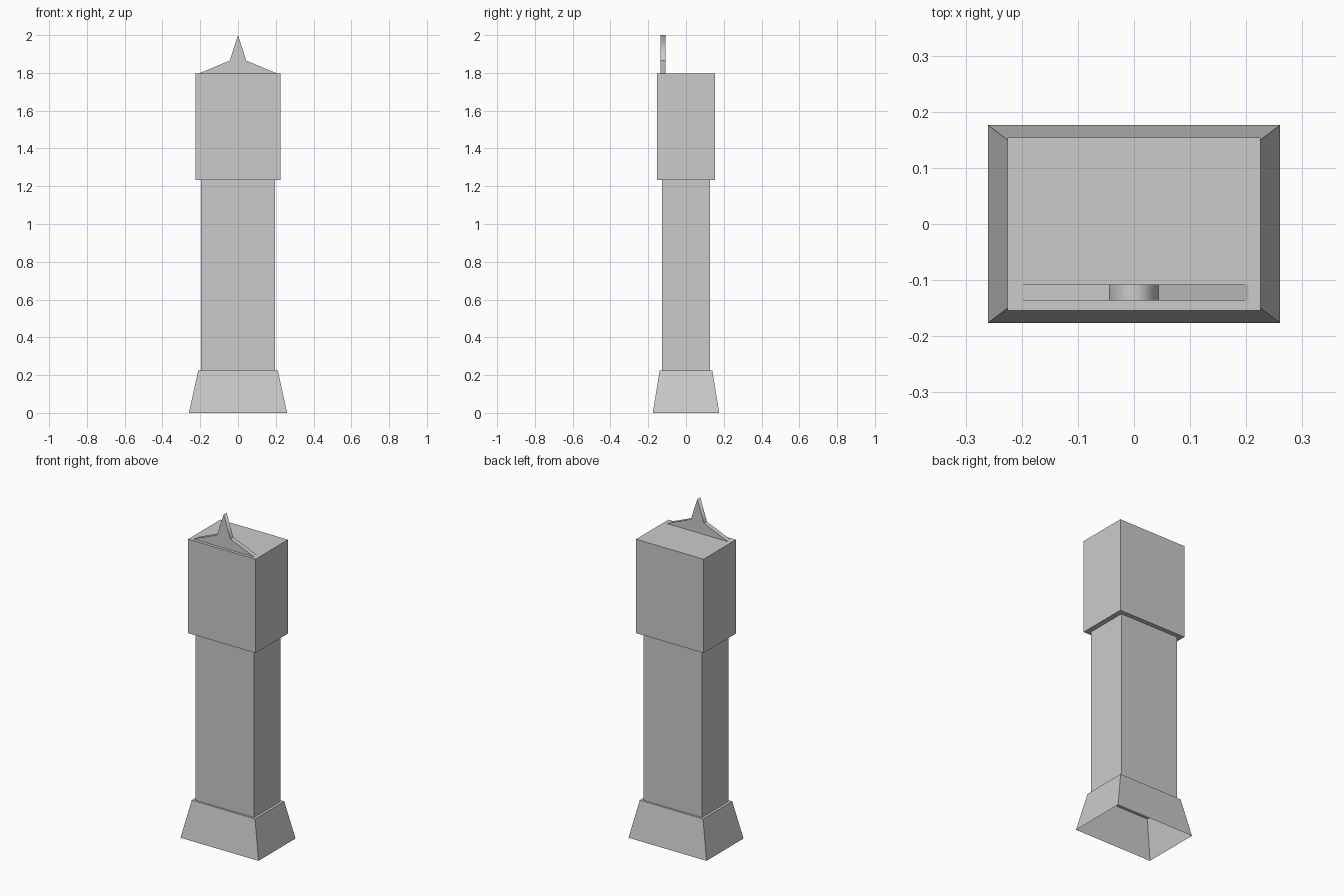
import bpy, bmesh

old = bpy.data.objects.get("Cube")
if old:
    bpy.data.objects.remove(old, do_unlink=True)

GREY = (0.6, 0.6, 0.6, 1)
grey = bpy.data.materials.new("plain grey")
grey.use_nodes = True
grey.diffuse_color = GREY
grey.node_tree.nodes["Principled BSDF"].inputs["Base Color"].default_value = GREY


def add_object(name, bm):
    mesh = bpy.data.meshes.new(name)
    bm.to_mesh(mesh)
    bm.free()
    mesh.materials.append(grey)
    obj = bpy.data.objects.new(name, mesh)
    bpy.context.collection.objects.link(obj)
    return obj


def box(name, half_x, half_y, bottom, top, taper=(1, 1), open_bottom=False):
    """Box with half sizes at the bottom; taper scales its top."""
    bm = bmesh.new()
    bmesh.ops.create_cube(bm, size=2)
    for v in bm.verts:
        upper = v.co.z > 0
        sx, sy = taper if upper else (1, 1)
        v.co = (v.co.x * half_x * sx, v.co.y * half_y * sy, top if upper else bottom)
    if open_bottom:
        bm.normal_update()
        floor = [f for f in bm.faces if f.normal.z < -0.9]
        bmesh.ops.delete(bm, geom=floor, context='FACES_ONLY')
    return add_object(name, bm)


# Hollow flared plinth, narrow trunk and wider hood
box("plinth", 0.26, 0.176, 0, 0.225, taper=(0.81, 0.79), open_bottom=True)
box("trunk", 0.195, 0.127, 0.225, 1.235)
box("hood", 0.225, 0.154, 1.233, 1.798)

# Thin pointed crest near the front of the hood
outline = [(-0.204, 1.798), (-0.044, 1.865), (0, 2), (0.044, 1.865), (0.204, 1.798)]
bm = bmesh.new()
front = bm.faces.new([bm.verts.new((x, -0.136, z)) for x, z in outline])
back = bmesh.ops.extrude_face_region(bm, geom=[front], use_keep_orig=True)["geom"]
for v in back:
    if isinstance(v, bmesh.types.BMVert):
        v.co.y = -0.108
bmesh.ops.recalc_face_normals(bm, faces=bm.faces)
# Only the tip edge is shaded softly
for f in bm.faces:
    f.smooth = abs(f.normal.y) < 0.5
for e in bm.edges:
    e.smooth = all(v.co.z > 1.99 for v in e.verts)
add_object("crest", bm)
